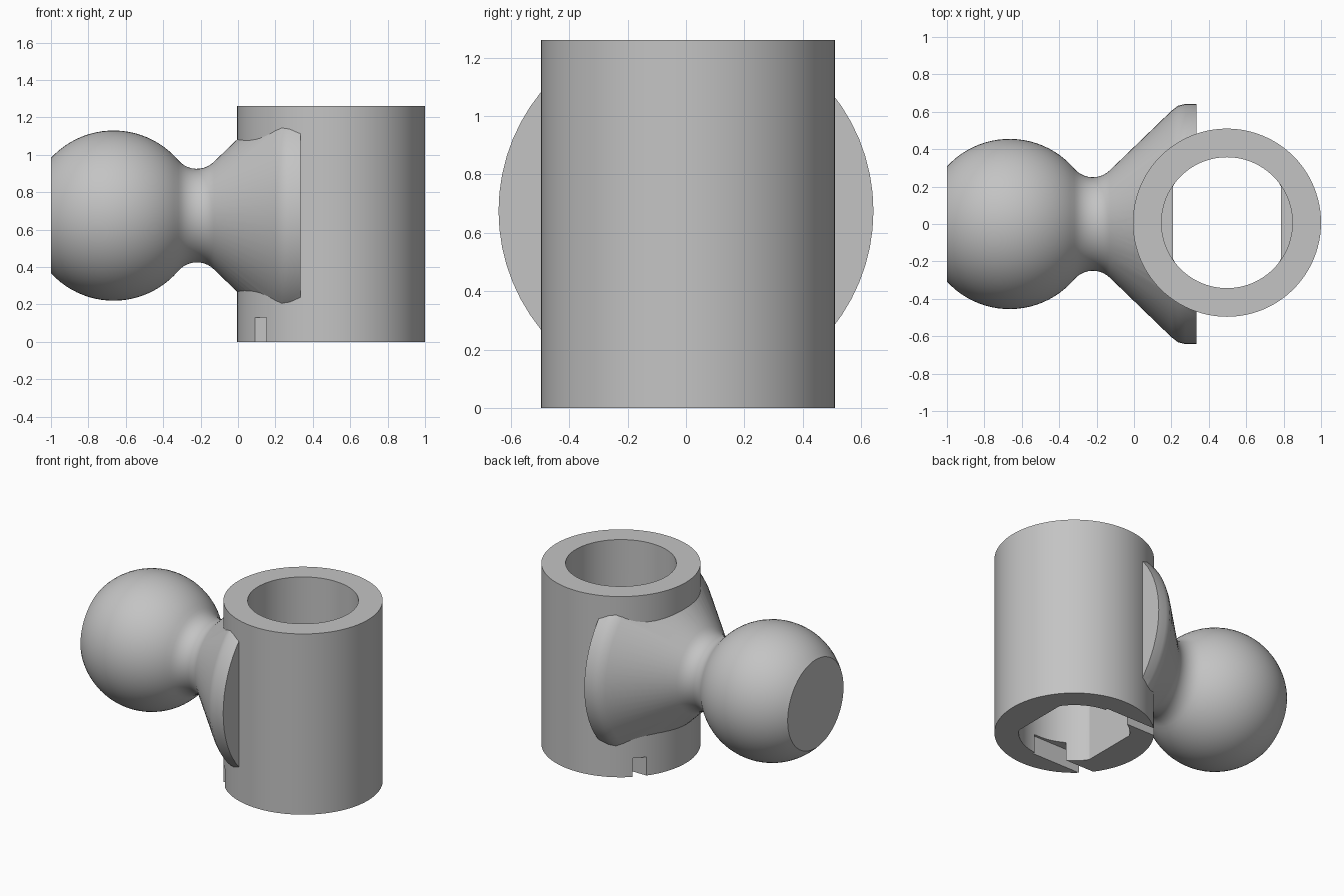
import bpy, bmesh
from math import sin, cos, radians, tau

old = bpy.data.objects.get("Cube")
if old:
    bpy.data.objects.remove(old, do_unlink=True)

grey = bpy.data.materials.new("plain grey")
grey.use_nodes = True
COLOUR = (0.55, 0.55, 0.55, 1)
grey.diffuse_color = COLOUR
grey.node_tree.nodes["Principled BSDF"].inputs["Base Color"].default_value = COLOUR

CX, CY, AXIS_Z = 0.497, 0.007, 0.675   # tube centre and ball axis height
OUTER, BORE, HEIGHT, FLAT = 0.503, 0.35, 1.26, 0.288


def skin(name, rings):
    """Solid through a row of equal rings, capped at both ends."""
    bm = bmesh.new()
    loops = [[bm.verts.new(p) for p in ring] for ring in rings]
    n = len(loops[0])
    for a, b in zip(loops, loops[1:]):
        for i in range(n):
            j = (i + 1) % n
            bm.faces.new((a[i], a[j], b[j], b[i]))
    bm.faces.new(loops[0][::-1])
    bm.faces.new(loops[-1])
    bmesh.ops.recalc_face_normals(bm, faces=bm.faces)
    mesh = bpy.data.meshes.new(name)
    bm.to_mesh(mesh)
    bm.free()
    mesh.materials.append(grey)
    ob = bpy.data.objects.new(name, mesh)
    bpy.context.collection.objects.link(ob)
    return ob


def prism(name, outline, z0, z1):
    return skin(name, [[(CX + x, CY + y, z) for x, y in outline] for z in (z0, z1)])


def circle(r, n=96):
    return [(r * cos(tau * i / n), r * sin(tau * i / n)) for i in range(n)]


def arc(cx, cy, r, start, end, n):
    angles = [radians(start + (end - start) * i / n) for i in range(n + 1)]
    return [(cx + r * cos(a), cy + r * sin(a)) for a in angles]


def cut(target, cutter):
    """Subtract the cutter for good and remove it."""
    cutter.hide_render = True
    bpy.context.view_layer.objects.active = target
    mod = target.modifiers.new("cut", 'BOOLEAN')
    mod.operation, mod.solver, mod.object = 'DIFFERENCE', 'EXACT', cutter
    bpy.ops.object.modifier_apply(modifier=mod.name)
    bpy.data.objects.remove(cutter, do_unlink=True)


def smooth(ob):
    bpy.ops.object.select_all(action='DESELECT')
    ob.select_set(True)
    bpy.context.view_layer.objects.active = ob
    bpy.ops.object.shade_smooth_by_angle(angle=radians(25))


# Tube: round bore above, bore with two flats below
tube = prism("tube", circle(OUTER), 0, HEIGHT)
cut(tube, prism("bore_cutter", circle(BORE), 0.42, 1.4))
flats = [(max(-FLAT, min(FLAT, x)), y) for x, y in circle(BORE)]
cut(tube, prism("flat_bore_cutter", flats, -0.1, 0.5))

# Pair of slots in the lower rim
for side in (-1, 1):
    near, far = side * 0.298, side * 0.366
    slot = [(-0.6, near), (0.035, near), (0.035, far), (-0.6, far)]
    cut(tube, prism("slot_cutter", slot, -0.1, 0.13))
smooth(tube)

# Ball, neck and flared saddle turned around the x axis
profile = arc(-0.665, 0, 0.455, 137.4, 40.5, 22)
profile += arc(-0.22, 0.38, 0.13, 220.5, 315, 10)[1:]
profile += [(0.2, 0.605), (0.235, 0.632), (0.275, 0.642), (0.335, 0.642)]
rings = [[(x, y, AXIS_Z + z) for y, z in circle(r, 64)] for x, r in profile]
ball_joint = skin("ball_joint", rings)
cut(ball_joint, prism("saddle_cutter", circle(OUTER - 0.004), -0.2, 1.5))
smooth(ball_joint)
